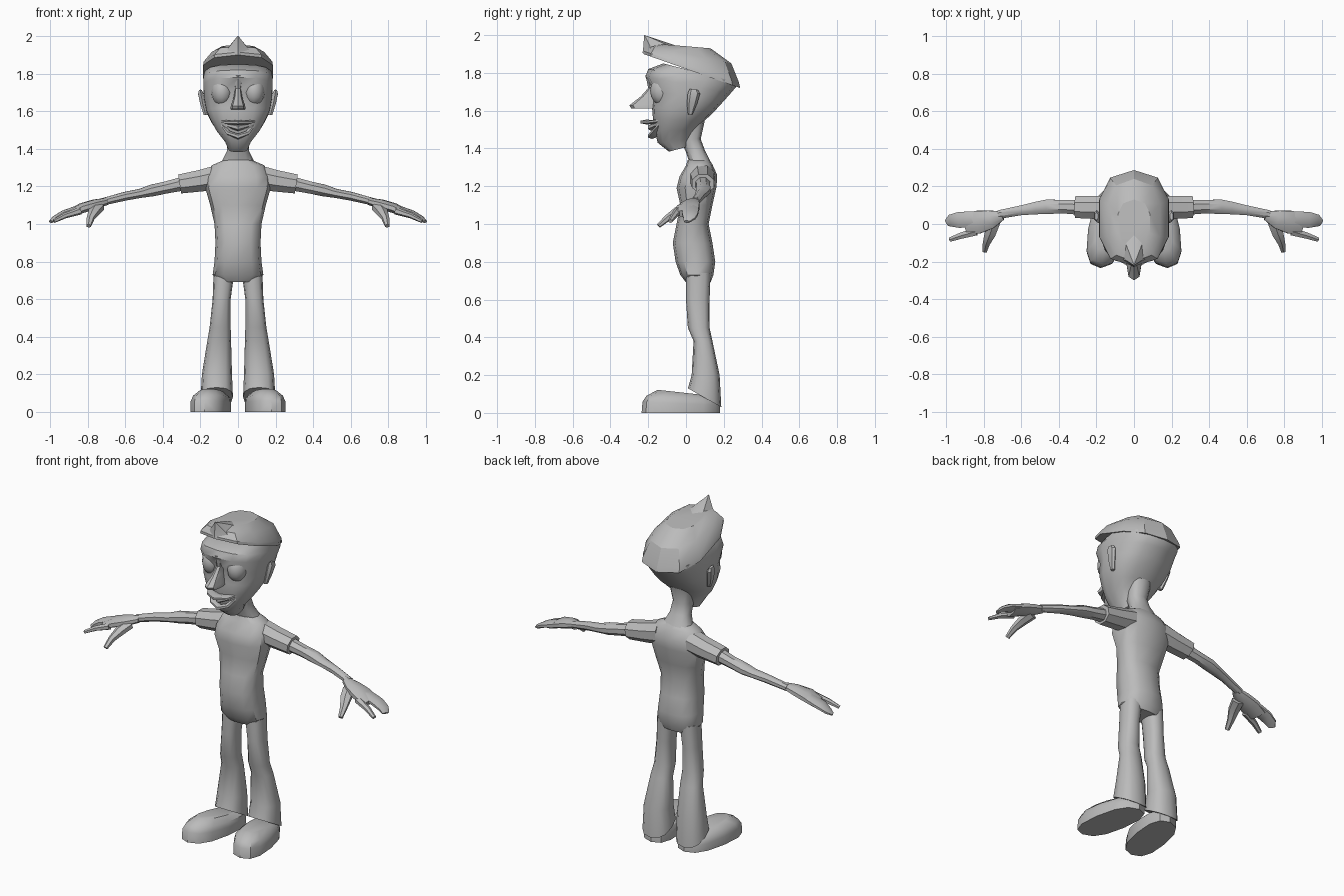
import bpy, bmesh, math
from mathutils import Vector

grey = bpy.data.materials.new("plain grey")
grey.diffuse_color = (0.5, 0.5, 0.5, 1)


def finish(name, bm, mirror=False, angle=40):
    bmesh.ops.recalc_face_normals(bm, faces=bm.faces)
    me = bpy.data.meshes.new(name)
    bm.to_mesh(me)
    bm.free()
    me.materials.append(grey)
    ob = bpy.data.objects.new(name, me)
    bpy.context.collection.objects.link(ob)
    bpy.ops.object.select_all(action='DESELECT')
    ob.select_set(True)
    bpy.context.view_layer.objects.active = ob
    bpy.ops.object.shade_smooth_by_angle(angle=math.radians(angle))
    if mirror:
        ob.modifiers.new("mirror", 'MIRROR').use_clip = False
    return ob


def skin(rings):
    bm = bmesh.new()
    rows = [[bm.verts.new(p) for p in r] for r in rings]
    n = len(rows[0])
    for a, b in zip(rows, rows[1:]):
        for i in range(n):
            j = (i + 1) % n
            bm.faces.new((a[i], a[j], b[j], b[i]))
    bm.faces.new(rows[0][::-1])
    bm.faces.new(rows[-1])
    return bm


def power(v, e):
    return math.copysign(abs(v) ** e, v)


# stack of sections: (half width, front y, back y, front z, back z, centre x)
def stack(name, sections, n=12, e=0.8, mirror=False, splay=0, angle=40):
    rings = []
    for w, yf, yb, zf, zb, *cx in sections:
        ring = []
        for i in range(n):
            t = 2 * math.pi * i / n
            k = (1 - power(math.cos(t), e)) / 2
            y = yf + (yb - yf) * k
            x = (cx[0] if cx else 0) + w * power(math.sin(t), e) - splay * y
            ring.append((x, y, zf + (zb - zf) * k))
        rings.append(ring)
    return finish(name, skin(rings), mirror, angle)


# tube along a path: (x, y, z, sideways radius, vertical radius)
def tube(name, path, n=8, mirror=False):
    pts = [Vector(p[:3]) for p in path]
    rings = []
    for i, p in enumerate(path):
        d = (pts[min(i + 1, len(pts) - 1)] - pts[max(i - 1, 0)]).normalized()
        side = d.cross(Vector((0, 0, 1))).normalized()
        up = side.cross(d)
        rings.append([pts[i] + side * p[3] * math.cos(2 * math.pi * (k + .5) / n)
                      + up * p[4] * math.sin(2 * math.pi * (k + .5) / n) for k in range(n)])
    return finish(name, skin(rings), mirror)


# clothing
stack("torso", [(.10, 0, .13, .69, .69), (.135, -.03, .145, .73, .73), (.125, -.055, .155, .8, .8),
                (.12, -.07, .14, .9, .9), (.125, -.05, .12, 1.0, 1.0), (.148, -.03, .14, 1.1, 1.1),
                (.175, -.05, .162, 1.19, 1.2), (.17, -.035, .165, 1.25, 1.26),
                (.14, 0, .14, 1.31, 1.315), (.07, .01, .12, 1.34, 1.345)])
stack("trouser_legs", [(.055, 0, .13, .74, .74, .075), (.048, 0, .125, .6, .6, .087),
                       (.056, .01, .125, .45, .45, .095), (.063, .04, .14, .38, .38, .1),
                       (.08, .03, .178, .2, .2, .112), (.086, .01, .187, .13, .03, .113)],
      mirror=True)
stack("shoes", [(.1, -.235, .18, 0, 0, .14), (.1, -.23, .18, .06, .04, .14),
                (.092, -.21, .17, .09, .07, .137), (.06, -.15, .14, .122, .09, .135)],
      mirror=True, splay=.16)
tube("sleeves", [(.1, .085, 1.25, .07, .07), (.2, .088, 1.23, .066, .062),
                 (.31, .09, 1.213, .063, .055)], mirror=True)

# arms and hands
tube("arms", [(.29, .088, 1.215, .042, .04), (.38, .092, 1.195, .038, .035),
              (.46, .092, 1.178, .042, .034), (.52, .085, 1.163, .036, .026),
              (.6, .073, 1.148, .028, .025), (.72, .05, 1.118, .025, .021)], mirror=True)
tube("palms", [(.7, .045, 1.12, .025, .02), (.76, .025, 1.105, .052, .028),
               (.83, .01, 1.085, .066, .028), (.895, .0, 1.055, .06, .02)], mirror=True)
tube("outer_fingers", [(.85, .025, 1.08, .045, .022), (.93, .022, 1.055, .046, .018),
                       (.975, .018, 1.03, .035, .014), (.995, .005, 1.012, .02, .008)], mirror=True)
tube("index_fingers", [(.84, -.04, 1.07, .024, .02), (.92, -.062, 1.045, .019, .015),
                       (.98, -.083, 1.015, .013, .01)], n=6, mirror=True)
tube("thumbs", [(.745, .01, 1.09, .038, .026), (.765, -.05, 1.065, .034, .024),
                (.785, -.1, 1.03, .022, .018), (.795, -.145, .99, .014, .012)],
     n=6, mirror=True)

# neck and head
stack("neck", [(.09, .02, .13, 1.32, 1.33), (.06, 0, .1, 1.38, 1.39),
               (.056, -.03, .078, 1.45, 1.45), (.07, -.03, .1, 1.56, 1.55)])
stack("head", [(.05, -.09, .01, 1.383, 1.41), (.07, -.15, .03, 1.43, 1.45),
               (.115, -.165, .05, 1.49, 1.5), (.148, -.175, .09, 1.56, 1.54),
               (.172, -.18, .14, 1.62, 1.585), (.185, -.17, .19, 1.7, 1.64),
               (.187, -.215, .235, 1.78, 1.69), (.187, -.2, .265, 1.82, 1.725),
               (.18, -.12, .265, 1.85, 1.75)], n=14)
stack("ears", [(.012, .01, .035, 1.58, 1.58, .172), (.015, .005, .06, 1.64, 1.64, .188),
               (.016, .01, .075, 1.695, 1.69, .198), (.008, .02, .062, 1.715, 1.71, .2)],
      n=6, mirror=True)
stack("nose", [(.04, -.29, -.14, 1.612, 1.61), (.038, -.3, -.14, 1.628, 1.635),
               (.022, -.24, -.13, 1.675, 1.68), (.016, -.2, -.12, 1.72, 1.72),
               (.032, -.215, -.12, 1.79, 1.79)], n=8)

# eyes
bm = bmesh.new()
bmesh.ops.create_uvsphere(bm, u_segments=12, v_segments=8, radius=1)
for v in bm.verts:
    v.co = Vector((.085 + v.co.x * .058, -.12 + v.co.y * .07, 1.705 + v.co.z * .08))
finish("eyes", bm, mirror=True)

# smiling mouth
tube("upper_lip", [(-.088, -.13, 1.548, .015, .008), (-.05, -.185, 1.54, .03, .011),
                   (0, -.21, 1.54, .036, .013), (.05, -.185, 1.54, .03, .011),
                   (.088, -.13, 1.548, .015, .008)], n=6)
tube("teeth", [(-.07, -.14, 1.53, .015, .01), (0, -.185, 1.512, .02, .018),
               (.07, -.14, 1.53, .015, .01)], n=6)
tube("lower_lip", [(-.085, -.13, 1.535, .015, .008), (-.05, -.17, 1.485, .02, .012),
                   (0, -.18, 1.465, .024, .015), (.05, -.17, 1.485, .02, .012),
                   (.085, -.13, 1.535, .015, .008)], n=6)

# swept hair with pointed quiff
stack("hair", [(.193, -.225, .287, 1.9, 1.72), (.19, -.225, .28, 1.915, 1.75),
               (.145, -.2, .24, 1.945, 1.85), (.09, -.13, .13, 1.952, 1.93)],
      n=10, angle=30)
stack("quiff", [(.085, -.23, -.02, 1.905, 1.93), (.05, -.225, -.07, 1.945, 1.95),
                (.004, -.222, -.205, 2.0, 1.995)], n=6, angle=30)
